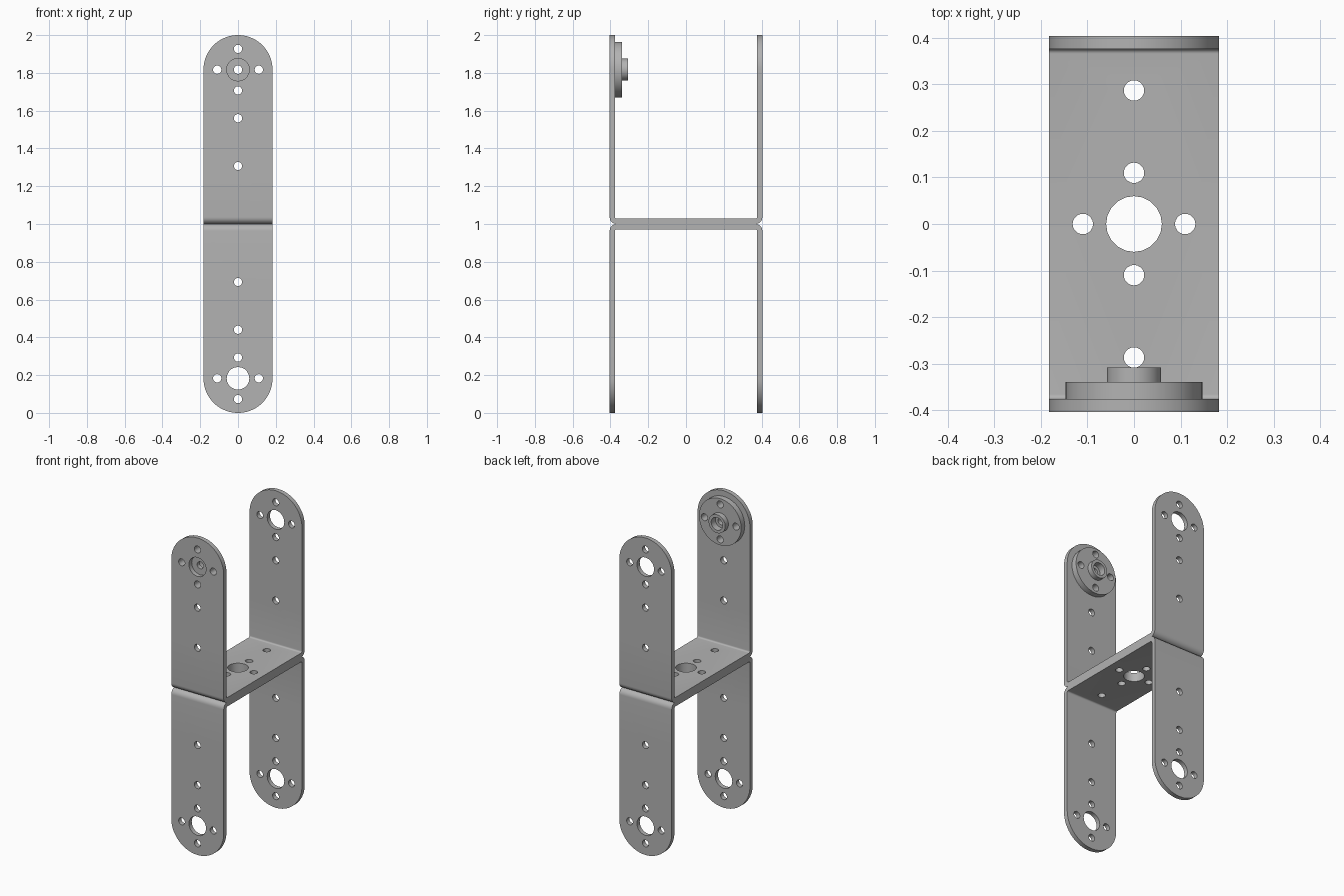
import bpy, bmesh, math
from mathutils import Matrix, Vector

HALF_W, HALF_D, THICK = 0.183, 0.404, 0.028
BEND_OUT, BEND_IN = 0.036, 0.01
MID, PIVOT = 1.0, 1.817        # web seam and upper pivot heights
RING, SMALL, LARGE = 0.11, 0.022, 0.06

cube = bpy.data.objects.get("Cube")
if cube:
    bpy.data.objects.remove(cube, do_unlink=True)

metal = bpy.data.materials.new("grey metal")
metal.use_nodes = True
GREY = (0.45, 0.45, 0.45, 1)
metal.diffuse_color = GREY
metal.node_tree.nodes["Principled BSDF"].inputs["Base Color"].default_value = GREY


def finish(bm, name):
    bmesh.ops.recalc_face_normals(bm, faces=bm.faces)
    mesh = bpy.data.meshes.new(name)
    bm.to_mesh(mesh)
    bm.free()
    mesh.materials.append(metal)
    obj = bpy.data.objects.new(name, mesh)
    bpy.context.collection.objects.link(obj)
    return obj


def arc(cx, cy, r, start, end, n):
    angles = [math.radians(start + (end - start) * i / n) for i in range(n + 1)]
    return [(cx + r * math.cos(a), cy + r * math.sin(a)) for a in angles]


def prism(name, points, shift):
    """Extrude a closed outline of 3D points along shift."""
    bm = bmesh.new()
    face = bm.faces.new([bm.verts.new(p) for p in points])
    out = bmesh.ops.extrude_face_region(bm, geom=[face])
    bmesh.ops.translate(bm, vec=shift,
                        verts=[v for v in out["geom"] if isinstance(v, bmesh.types.BMVert)])
    return finish(bm, name)


def add_cylinder(bm, r, centre, length, axis="Y", sides=20):
    turn = Matrix.Rotation(math.radians(90), 4, "X") if axis == "Y" else Matrix()
    bmesh.ops.create_cone(bm, cap_ends=True, segments=sides, radius1=r, radius2=r,
                          depth=length, matrix=Matrix.Translation(centre) @ turn)


def boolean(obj, cutter, operation):
    mod = obj.modifiers.new(operation, "BOOLEAN")
    mod.operation, mod.object, mod.solver = operation, cutter, "EXACT"
    bpy.ops.object.select_all(action="DESELECT")
    bpy.context.view_layer.objects.active = obj
    obj.select_set(True)
    bpy.ops.object.modifier_apply(modifier=mod.name)
    bpy.data.objects.remove(cutter, do_unlink=True)


def smooth(obj):
    bpy.ops.object.select_all(action="DESELECT")
    bpy.context.view_layer.objects.active = obj
    obj.select_set(True)
    bpy.ops.object.shade_smooth_by_angle(angle=math.radians(35))


def ring_offsets():
    return [(RING, 0), (-RING, 0), (0, RING), (0, -RING)]


# Bent U channel, open at the top
outer = arc(HALF_D - BEND_OUT, MID + BEND_OUT, BEND_OUT, -90, 0, 8)
inner = arc(HALF_D - THICK - BEND_IN, MID + THICK + BEND_IN, BEND_IN, 0, -90, 6)
half = outer + [(HALF_D, 2.1), (HALF_D - THICK, 2.1)] + inner
loop = half + [(-y, z) for y, z in reversed(half)]
upper = prism("upper_bracket", [(-HALF_W, y, z) for y, z in loop], (2 * HALF_W, 0, 0))

# Round the arm ends
dome = [(-0.3, 0.9), (0.3, 0.9), (0.3, 1.3), (HALF_W, 1.3)]
dome += arc(0, 2 - HALF_W, HALF_W, 0, 180, 36) + [(-HALF_W, 1.3), (-0.3, 1.3)]
boolean(upper, prism("end_shape", [(x, -0.6, z) for x, z in dome], (0, 1.2, 0)), "INTERSECT")

# Drill holes through both arms, then through the web
bm = bmesh.new()
add_cylinder(bm, LARGE, (0, 0, PIVOT), 1.2)
for dx, dz in ring_offsets():
    add_cylinder(bm, SMALL, (dx, 0, PIVOT + dz), 1.2)
for z in (1.56, 1.307):
    add_cylinder(bm, SMALL, (0, 0, z), 1.2)
boolean(upper, finish(bm, "arm_drills"), "DIFFERENCE")

bm = bmesh.new()
add_cylinder(bm, LARGE, (0, 0, MID), 0.2, "Z")
for dx, dy in ring_offsets() + [(0, 0.287), (0, -0.287)]:
    add_cylinder(bm, SMALL, (dx, dy, MID), 0.2, "Z")
boolean(upper, finish(bm, "web_drills"), "DIFFERENCE")

# Lower bracket mirrors the upper one
bm = bmesh.new()
bm.from_mesh(upper.data)
for v in bm.verts:
    v.co.z = 2 * MID - v.co.z
lower = finish(bm, "lower_bracket")

# Round horn with a raised hub behind the upper front arm
front = -HALF_D + THICK
bm = bmesh.new()
stations = [(0.147, front), (0.147, -0.34), (0.058, -0.34), (0.058, -0.308),
            (0.04, -0.308), (0.04, -0.35), (SMALL, -0.35), (SMALL, front)]
verts = [bm.verts.new((r, y, PIVOT)) for r, y in stations]
edges = [bm.edges.new((verts[i], verts[(i + 1) % len(verts)])) for i in range(len(verts))]
bmesh.ops.spin(bm, geom=verts + edges, cent=(0, 0, PIVOT), axis=(0, 1, 0),
               angle=2 * math.pi, steps=40)
bmesh.ops.remove_doubles(bm, verts=bm.verts, dist=0.0001)
horn = finish(bm, "round_horn")
bm = bmesh.new()
for dx, dz in ring_offsets():
    add_cylinder(bm, SMALL, (dx, front, PIVOT + dz), 0.2)
boolean(horn, finish(bm, "horn_drills"), "DIFFERENCE")

for part in (upper, lower, horn):
    smooth(part)
